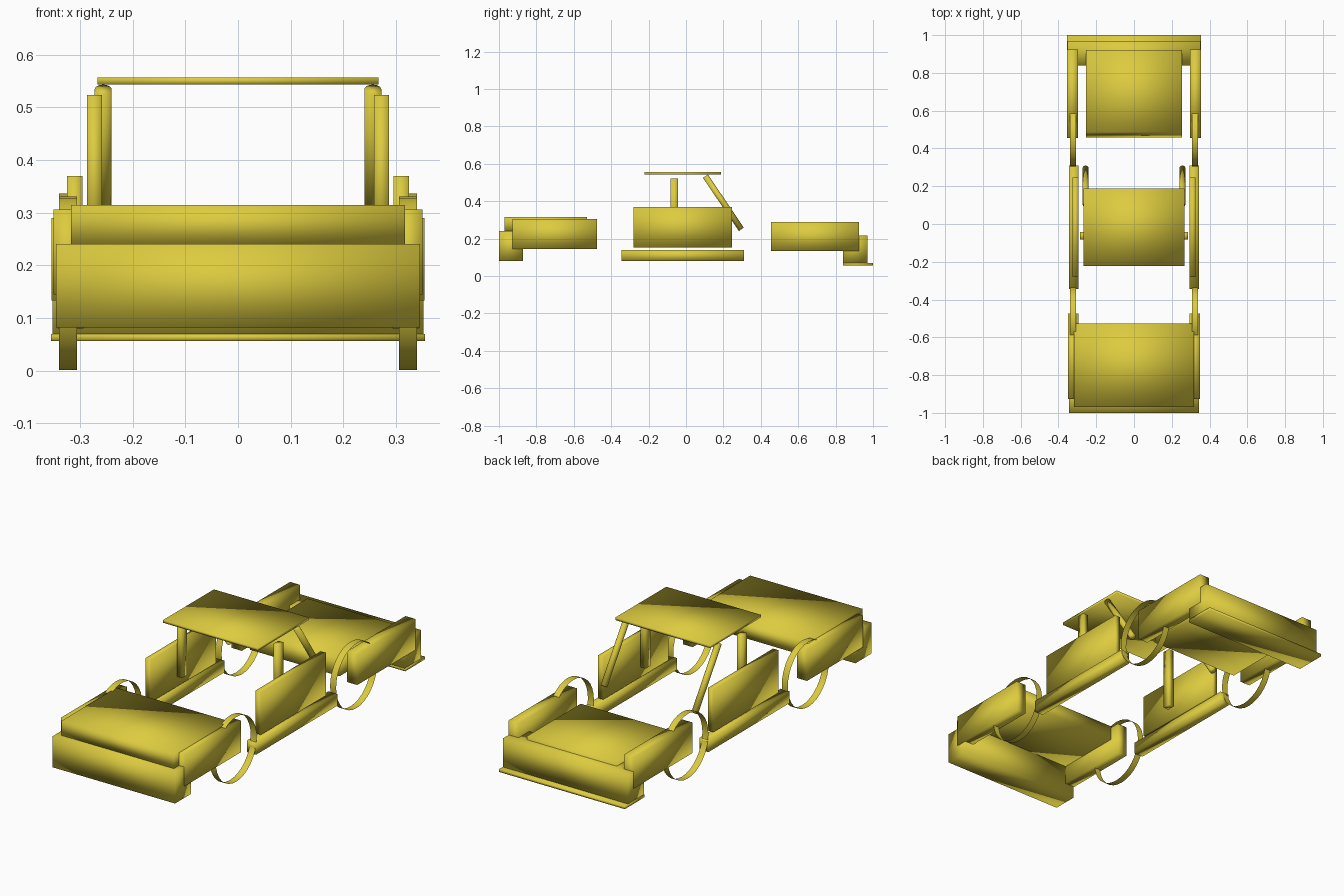
import bpy, bmesh, math
from mathutils import Vector

cube = bpy.data.objects.get("Cube")
if cube:
    bpy.data.objects.remove(cube, do_unlink=True)

yellow = bpy.data.materials.new("golden_yellow")
yellow.use_nodes = True
colour = (0.72, 0.6, 0.05, 1)
yellow.diffuse_color = colour
yellow.node_tree.nodes["Principled BSDF"].inputs["Base Color"].default_value = colour


def finish(name, bm):
    """Turn a bmesh into a smooth shaded, coloured object."""
    bmesh.ops.recalc_face_normals(bm, faces=bm.faces)
    mesh = bpy.data.meshes.new(name)
    for f in bm.faces:
        f.smooth = True
    bm.to_mesh(mesh)
    bm.free()
    mesh.materials.append(yellow)
    obj = bpy.data.objects.new(name, mesh)
    bpy.context.collection.objects.link(obj)
    return obj


def box(name, xs, ys, zs, front_slant=0):
    """Box between limits; front_slant pushes the top front edge back."""
    bm = bmesh.new()
    bmesh.ops.create_cube(bm, size=1)
    for v in bm.verts:
        is_top_front = v.co.z > 0 and v.co.y < 0
        v.co = Vector([lim[int(c > 0)] for lim, c in zip((xs, ys, zs), v.co)])
        if is_top_front:
            v.co.y += front_slant
    return finish(name, bm)


def tube(name, start, end, radius, sides, capped):
    """Cylinder from start to end, open or capped."""
    a, b = Vector(start), Vector(end)
    bm = bmesh.new()
    bmesh.ops.create_cone(bm, cap_ends=capped, segments=sides, radius1=radius,
                          radius2=radius, depth=(b - a).length)
    turn = (b - a).to_track_quat('Z', 'Y')
    for v in bm.verts:
        v.co = turn @ v.co + (a + b) / 2
    return finish(name, bm)


# Centre panels
box("front_bumper", (-.345, .345), (-1, -.872), (.082, .241))
box("hood", (-.317, .317), (-.97, -.528), (.24, .315))
box("roof", (-.267, .267), (-.222, .187), (.543, .557))
box("trunk", (-.253, .253), (.457, .92), (.15, .235), front_slant=.03)
box("rear_bumper", (-.352, .352), (.84, .97), (.07, .217))
box("rear_plate", (-.355, .355), (.84, 1), (.056, .07))

# Side parts, mirrored left and right
for side, s in (("left", 1), ("right", -1)):
    def side_box(name, x0, x1, ys, zs):
        box(f"{side}_{name}", sorted((s * x0, s * x1)), ys, zs)

    side_box("front_fender", .295, .35, (-.927, -.475), (.145, .306))
    side_box("rear_fender", .297, .354, (.455, .925), (.133, .29))
    side_box("door", .295, .325, (-.28, .245), (.152, .37))
    side_box("sill", .293, .343, (-.345, .31), (.08, .14))
    side_box("front_post", .258, .287, (-.083, -.043), (.21, .523))
    tube(f"{side}_rear_post", (s * .256, .104, .534), (s * .256, .296, .25),
         .016, 24, True)

    # Wheels are open rings without caps
    for end, y, z in (("front", -.5, .166), ("rear", .47, .171)):
        tube(f"{side}_{end}_wheel", (s * .306, y, z), (s * .34, y, z),
             .165, 32, False)
